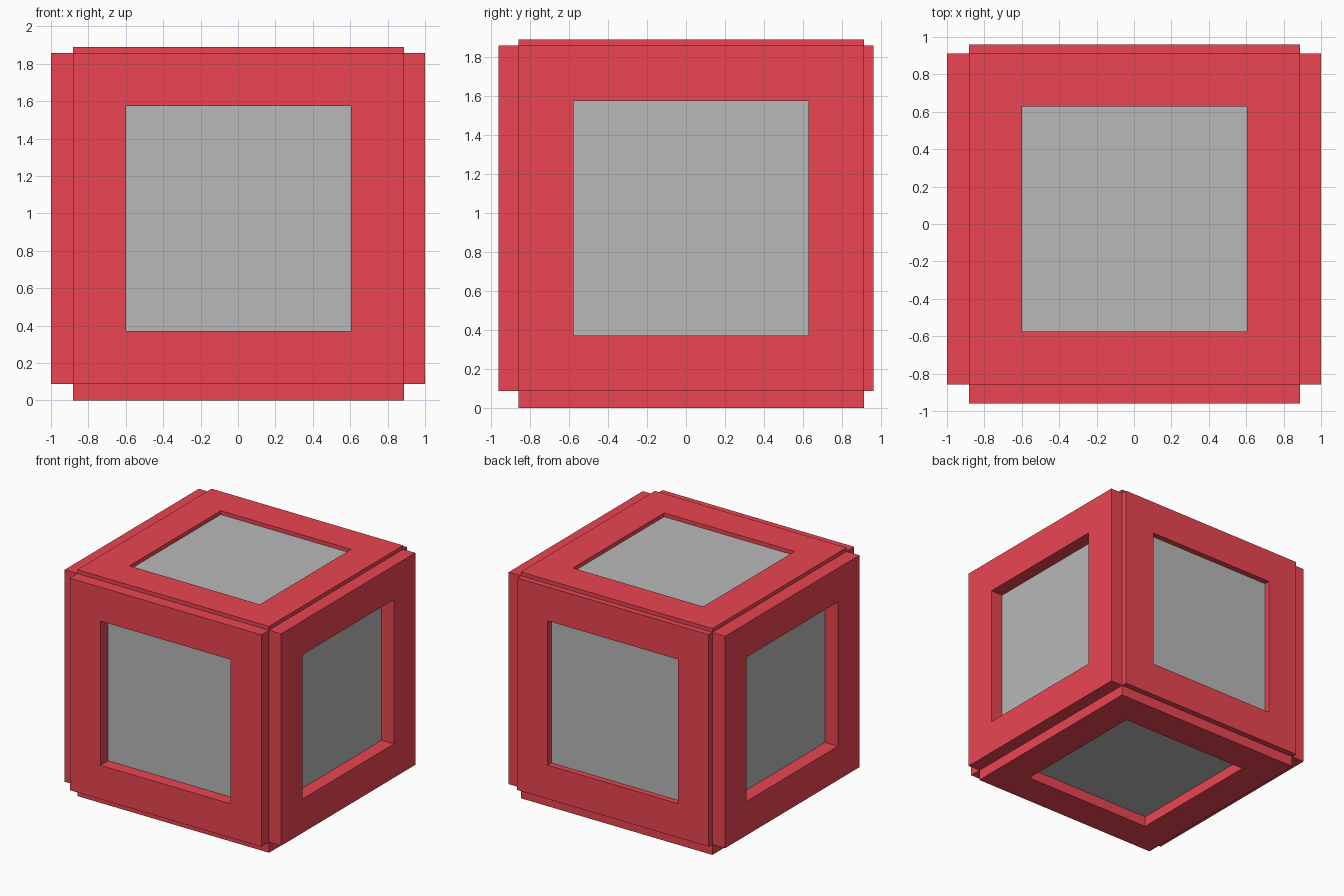
import bpy
import bmesh
from mathutils import Vector, Matrix

if "Cube" in bpy.data.objects:
    bpy.data.objects.remove(bpy.data.objects["Cube"])

HALF = 0.885                            # half edge of the inner cube
BORDER = 0.283                          # width of each frame's border
CENTRE = Vector((0.003, 0.026, 0.973))  # inner cube centre


def make_material(name, rgb):
    mat = bpy.data.materials.new(name)
    mat.diffuse_color = (*rgb, 1)
    mat.use_nodes = True
    mat.node_tree.nodes["Principled BSDF"].inputs["Base Color"].default_value = mat.diffuse_color
    return mat


red = make_material("red", (0.83, 0.06, 0.085))
grey = make_material("grey", (0.485, 0.485, 0.485))


def add_object(name, bm, material):
    mesh = bpy.data.meshes.new(name)
    bm.to_mesh(mesh)
    bm.free()
    mesh.materials.append(material)
    obj = bpy.data.objects.new(name, mesh)
    bpy.context.collection.objects.link(obj)


def add_frame(name, normal, outer):
    """Square window frame rising from a cube face to the outer coordinate."""
    normal = Vector(normal)
    depth = outer - (CENTRE.dot(normal) + HALF)
    bm = bmesh.new()
    bmesh.ops.create_grid(bm, x_segments=1, y_segments=1, size=HALF)
    middle = bm.faces[:]
    bmesh.ops.inset_region(bm, faces=middle, thickness=BORDER,
                           use_boundary=True, use_even_offset=True)
    bmesh.ops.delete(bm, geom=middle, context='FACES')
    ring = bmesh.ops.extrude_face_region(bm, geom=bm.faces[:],
                                         use_keep_orig=True)
    top = [v for v in ring["geom"] if isinstance(v, bmesh.types.BMVert)]
    bmesh.ops.translate(bm, verts=top, vec=(0, 0, depth))
    bmesh.ops.recalc_face_normals(bm, faces=bm.faces[:])
    turn = normal.to_track_quat('Z', 'Y').to_matrix().to_4x4()
    bm.transform(Matrix.Translation(CENTRE + normal * HALF) @ turn)
    add_object(name, bm, red)


# Grey inner cube, seen through the windows
bm = bmesh.new()
bmesh.ops.create_cube(bm, size=2 * HALF, matrix=Matrix.Translation(CENTRE))
add_object("inner_cube", bm, grey)

# Red frames, each standing out by a different amount
for name, normal, outer in (
    ("front_frame", (0, -1, 0), 0.96),
    ("back_frame", (0, 1, 0), 0.96),
    ("left_frame", (-1, 0, 0), 1.0),
    ("right_frame", (1, 0, 0), 1.0),
    ("top_frame", (0, 0, 1), 1.89),
    ("bottom_frame", (0, 0, -1), 0.0),
):
    add_frame(name, normal, outer)
